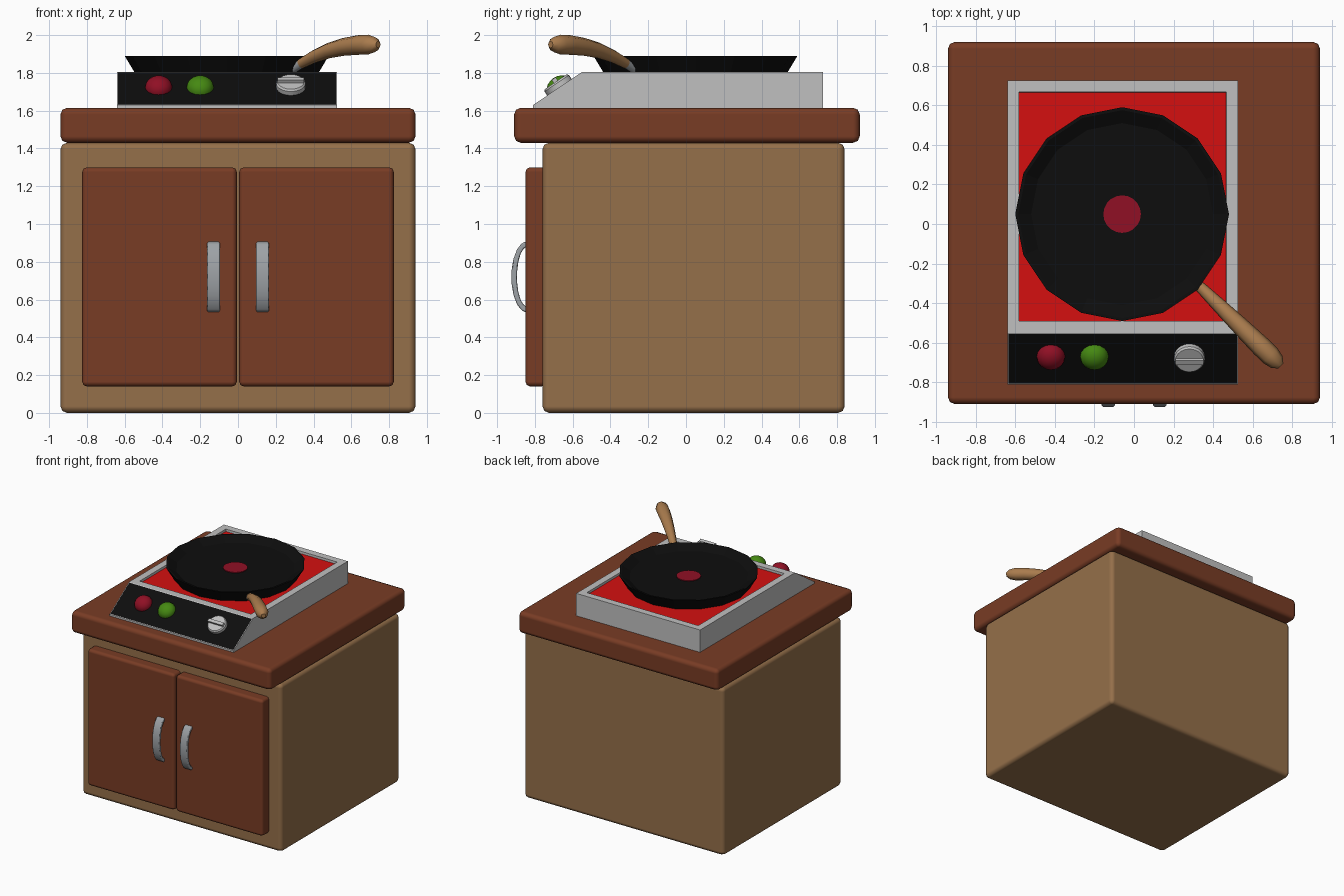
import bpy, bmesh, math
from mathutils import Matrix, Vector

if "Cube" in bpy.data.objects:
    bpy.data.objects.remove(bpy.data.objects["Cube"], do_unlink=True)


def material(name, r, g, b):
    m = bpy.data.materials.new(name)
    m.use_nodes = True
    m.diffuse_color = (r, g, b, 1)
    m.node_tree.nodes["Principled BSDF"].inputs["Base Color"].default_value = (r, g, b, 1)
    return m


tan = material("tan wood", 0.30, 0.16, 0.068)
brown = material("red brown wood", 0.19, 0.045, 0.018)
light_grey = material("light grey", 0.53, 0.53, 0.53)
steel = material("steel", 0.34, 0.36, 0.38)
black = material("black", 0.004, 0.004, 0.004)
red = material("hot red", 0.66, 0.005, 0.005)
crimson = material("crimson", 0.28, 0.005, 0.018)
green = material("green", 0.06, 0.25, 0.006)
grip_wood = material("grip wood", 0.40, 0.20, 0.075)


def finish(name, bm, mats, smooth=0, bevel=0, segments=2):
    bmesh.ops.recalc_face_normals(bm, faces=bm.faces)
    mesh = bpy.data.meshes.new(name)
    bm.to_mesh(mesh)
    bm.free()
    ob = bpy.data.objects.new(name, mesh)
    bpy.context.collection.objects.link(ob)
    for m in mats:
        mesh.materials.append(m)
    if bevel:
        mod = ob.modifiers.new("Bevel", "BEVEL")
        mod.width, mod.segments, mod.harden_normals = bevel, segments, True
    if smooth:
        bpy.ops.object.select_all(action="DESELECT")
        ob.select_set(True)
        bpy.context.view_layer.objects.active = ob
        bpy.ops.object.shade_smooth_by_angle(angle=math.radians(smooth))
    return ob


def box(name, lo, hi, mat, bevel=0, matrix=Matrix()):
    lo, hi = Vector(lo), Vector(hi)
    bm = bmesh.new()
    bmesh.ops.create_cube(bm, size=1)
    bmesh.ops.scale(bm, vec=hi - lo, verts=bm.verts)
    bmesh.ops.translate(bm, vec=(lo + hi) / 2, verts=bm.verts)
    bm.transform(matrix)
    return finish(name, bm, [mat], 35 if bevel else 0, bevel)


def extrude_x(profile, x0, x1):
    """Solid from a (y, z) outline, running from x0 to x1."""
    bm = bmesh.new()
    face = bm.faces.new([bm.verts.new((x0, y, z)) for y, z in profile])
    out = bmesh.ops.extrude_face_region(bm, geom=[face], use_keep_orig=True)
    moved = [v for v in out["geom"] if isinstance(v, bmesh.types.BMVert)]
    bmesh.ops.translate(bm, vec=(x1 - x0, 0, 0), verts=moved)
    bmesh.ops.recalc_face_normals(bm, faces=bm.faces)
    return bm


def lathe(name, profile, sides, mat, matrix, smooth=0):
    """Solid from an (r, z) outline turned round z."""
    bm = bmesh.new()
    verts = [bm.verts.new((r, 0, z)) for r, z in profile]
    edges = [bm.edges.new(pair) for pair in zip(verts, verts[1:])]
    bmesh.ops.spin(bm, geom=verts + edges, cent=(0, 0, 0), axis=(0, 0, 1),
                   angle=math.tau, steps=sides)
    bmesh.ops.remove_doubles(bm, verts=bm.verts, dist=0.0005)
    bm.transform(matrix)
    return finish(name, bm, [mat], smooth)


def tube(name, points, mat):
    """Round bar through (x, z, radius) points along the pan's diagonal."""
    curve = bpy.data.curves.new(name, "CURVE")
    curve.dimensions = "3D"
    curve.bevel_depth, curve.bevel_resolution, curve.use_fill_caps = 1, 2, True
    spline = curve.splines.new("POLY")
    spline.points.add(len(points) - 1)
    for p, (x, z, r) in zip(spline.points, points):
        p.co, p.radius = (x, 0.01 - 0.98 * x, z, 1), r
    ob = bpy.data.objects.new(name, curve)
    bpy.context.collection.objects.link(ob)
    curve.materials.append(mat)
    bpy.ops.object.select_all(action="DESELECT")
    ob.select_set(True)
    bpy.context.view_layer.objects.active = ob
    bpy.ops.object.convert(target="MESH")
    bpy.ops.object.shade_smooth_by_angle(angle=math.radians(50))


# Cabinet and worktop
box("cabinet", (-0.94, -0.76, 0), (0.94, 0.84, 1.43), tan, 0.035)
box("worktop", (-0.94, -0.91, 1.43), (0.94, 0.92, 1.615), brown, 0.035)

# Doors with bowed handles
for side, s in (("right", -1), ("left", 1)):
    a, b = sorted((s * 0.006, s * 0.825))
    box(side + "_door", (a, -0.85, 0.14), (b, -0.74, 1.30), brown, 0.025)
    arc = [math.radians(t) for t in range(-90, 91, 20)]
    outer = [(-0.84 - 0.085 * math.cos(t), 0.72 + 0.19 * math.sin(t)) for t in arc]
    inner = [(-0.84 - 0.055 * math.cos(t), 0.72 + 0.16 * math.sin(t)) for t in reversed(arc)]
    bm = extrude_x(outer + inner, s * 0.13 - 0.035, s * 0.13 + 0.035)
    finish(side + "_door_handle", bm, [steel], 40, 0.008, 1)

# Hob body: sunken red plate on top, black panel on the slope
bm = extrude_x([(-0.81, 1.61), (-0.81, 1.63), (-0.55, 1.805), (0.725, 1.805), (0.725, 1.61)],
               -0.64, 0.525)
top = max(bm.faces, key=lambda f: f.calc_center_median().z)
slope = next(f for f in bm.faces if 0.5 < f.normal.z < 0.95)
bmesh.ops.inset_individual(bm, faces=[top], thickness=0.083, depth=0)
bmesh.ops.inset_individual(bm, faces=[top], thickness=0.001, depth=-0.02)
bmesh.ops.inset_individual(bm, faces=[slope], thickness=0.008, depth=0)
top.material_index, slope.material_index = 1, 2
finish("hob", bm, [light_grey, red, black])

# Knobs standing on the sloped panel
tilt = math.atan2(0.175, 0.26)


def on_panel(x):
    return Matrix.Translation((x, -0.67, 1.724)) @ Matrix.Rotation(tilt, 4, "X")


dome = [(0.072 * math.cos(t), 0.058 * math.sin(t))
        for t in (math.radians(d) for d in range(0, 91, 18))]
lathe("red_knob", [(0, -0.01), (0.072, -0.01)] + dome, 16, crimson, on_panel(-0.42), 50)
lathe("green_knob", [(0, -0.01), (0.072, -0.01)] + dome, 16, green, on_panel(-0.20), 50)
lathe("dial", [(0, -0.01), (0.078, -0.01), (0.078, 0.025), (0.07, 0.035), (0, 0.035)],
      20, light_grey, on_panel(0.28), 30)
box("dial_grip", (-0.07, -0.013, 0.03), (0.07, 0.013, 0.055), light_grey, 0, on_panel(0.28))

# Frying pan with a red spot in the middle
pan_spot = Matrix.Translation((-0.06, 0.05, 0))
lathe("pan", [(0, 1.79), (0.48, 1.79), (0.54, 1.89), (0.525, 1.89), (0.46, 1.85), (0, 1.85)],
      16, black, pan_spot)
lathe("pan_spot", [(0.095, 1.849), (0.095, 1.856), (0, 1.856)], 20, crimson, pan_spot)

# Pan handle
tube("pan_handle_ferrule", [(0.26, 1.805, 0.02), (0.30, 1.825, 0.024), (0.35, 1.86, 0.027)], steel)
tube("pan_handle_grip", [(0.335, 1.85, 0.028), (0.40, 1.885, 0.034), (0.48, 1.918, 0.041),
                         (0.56, 1.938, 0.047), (0.64, 1.948, 0.052), (0.69, 1.95, 0.052),
                         (0.722, 1.95, 0.041), (0.742, 1.95, 0.018)], grip_wood)
